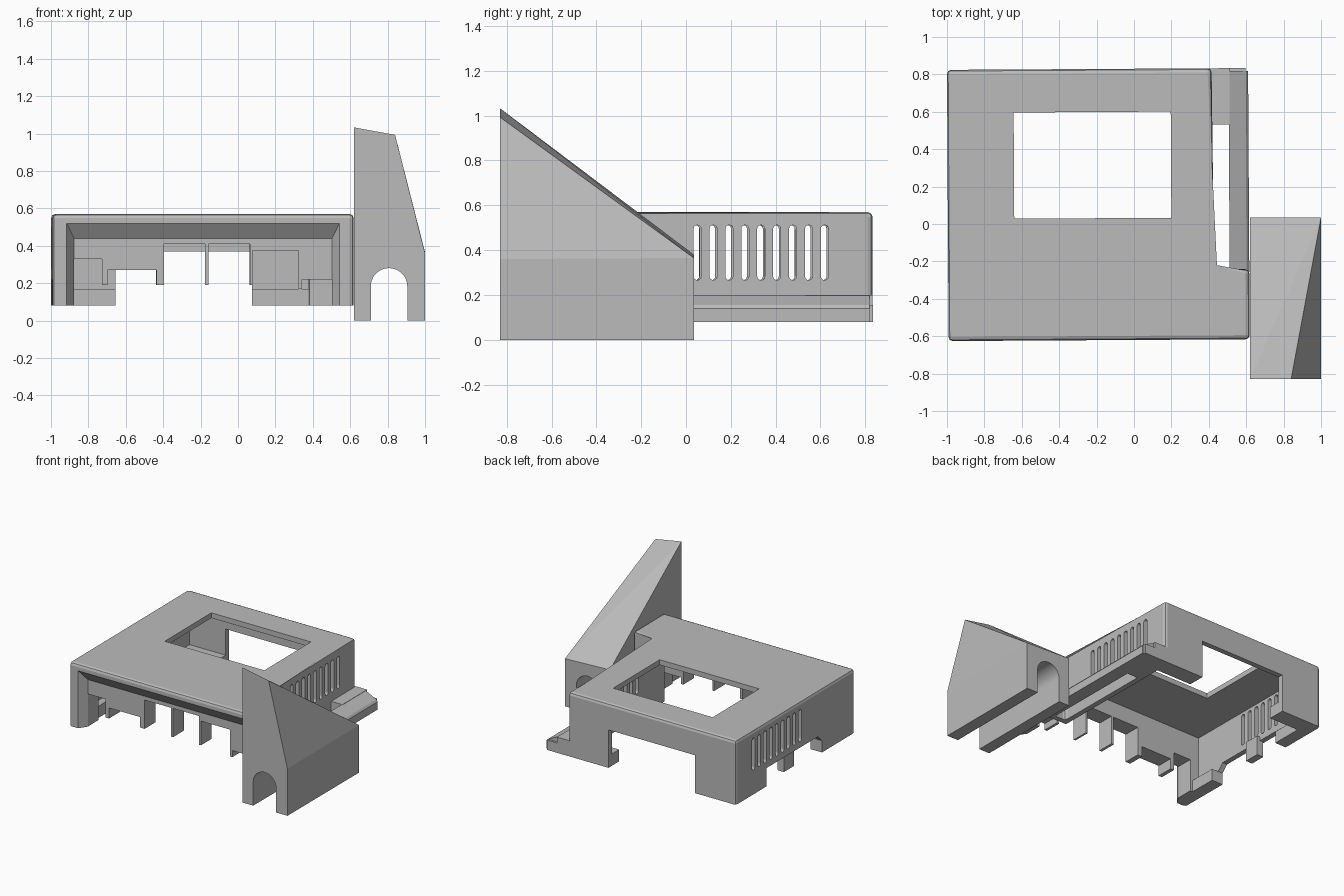
import bpy, bmesh, math
from mathutils import Vector

if "Cube" in bpy.data.objects:
    bpy.data.objects.remove(bpy.data.objects["Cube"])

TILT = 0.006  # the case sits very slightly turned
mat = bpy.data.materials.new("plain_grey")
mat.diffuse_color = (0.5, 0.5, 0.5, 1)
mat.use_nodes = True
mat.node_tree.nodes["Principled BSDF"].inputs["Base Color"].default_value = mat.diffuse_color


def finish(name, bm, cutter=False, tilt=True):
    bmesh.ops.recalc_face_normals(bm, faces=bm.faces)
    me = bpy.data.meshes.new(name)
    bm.to_mesh(me)
    bm.free()
    me.materials.append(mat)
    ob = bpy.data.objects.new(name, me)
    bpy.context.collection.objects.link(ob)
    if tilt:
        ob.rotation_euler.z = TILT
    ob.hide_render = cutter
    ob.hide_viewport = cutter
    return ob


def prism(bm, pts, axis, a, b):
    """Extrude a 2D outline along an axis from a to b."""
    def put(p, t):
        return {"x": (t, p[0], p[1]), "y": (p[0], t, p[1]), "z": (p[0], p[1], t)}[axis]
    lo = [bm.verts.new(put(p, a)) for p in pts]
    hi = [bm.verts.new(put(p, b)) for p in pts]
    bm.faces.new(lo)
    bm.faces.new(hi[::-1])
    n = len(pts)
    for i in range(n):
        j = (i + 1) % n
        bm.faces.new((lo[i], hi[i], hi[j], lo[j]))


def box(bm, x0, x1, y0, y1, z0, z1):
    prism(bm, [(x0, y0), (x1, y0), (x1, y1), (x0, y1)], "z", z0, z1)


def cut(ob, name, build, tilt=True):
    bm = bmesh.new()
    build(bm)
    c = finish(name, bm, True, tilt)
    m = ob.modifiers.new(name, "BOOLEAN")
    m.operation, m.solver, m.object = "DIFFERENCE", "EXACT", c
    m.use_self = True


# Case shell: L-shaped outline with softened outer edges
bm = bmesh.new()
prism(bm, [(-0.995, -0.62), (0.615, -0.62), (0.615, -0.245), (0.42, -0.245),
           (0.42, 0.83), (-0.995, 0.83)], "z", 0.08, 0.57)
edges = [e for e in bm.edges if max(v.co.z for v in e.verts) > 0.5]
bmesh.ops.bevel(bm, geom=edges, offset=0.022, segments=2, profile=0.5, affect="EDGES")
case = finish("case_shell", bm)

cut(case, "cavity_cutter", lambda b: prism(
    b, [(-0.955, -0.43), (0.575, -0.43), (0.575, -0.285), (0.38, -0.285),
        (0.38, 0.79), (-0.955, 0.79)], "z", -0.1, 0.53))


# Front recess with sloping sides
def front_recess(b):
    rings = []
    for y, x0, x1, z1 in ((-0.62 - 0.06, -0.96, 0.58, 0.60), (-0.56, -0.88, 0.50, 0.44)):
        rings.append([b.verts.new(p) for p in
                      ((x0, y, -0.1), (x1, y, -0.1), (x1, y, z1), (x0, y, z1))])
    b.faces.new(rings[0])
    b.faces.new(rings[1][::-1])
    for i in range(4):
        j = (i + 1) % 4
        b.faces.new((rings[0][i], rings[1][i], rings[1][j], rings[0][j]))


cut(case, "front_recess_cutter", front_recess)


# Port openings, leaving narrow tabs between them (one stepped outline)
PORTS = [(-0.88, -0.73, 0.33), (-0.73, -0.70, 0.19), (-0.70, -0.44, 0.27),
         (-0.44, -0.40, 0.19), (-0.40, -0.18, 0.41), (-0.18, -0.16, 0.19),
         (-0.16, 0.06, 0.41), (0.06, 0.075, 0.19), (0.075, 0.32, 0.375),
         (0.32, 0.34, 0.17), (0.34, 0.50, 0.22)]


def ports(b):
    top = [p for x0, x1, z in PORTS for p in ((x0, z), (x1, z))]
    prism(b, [(-0.88, -0.1)] + top + [(0.50, -0.1)], "y", -0.60, -0.40)


cut(case, "port_cutter", ports)

# Screen opening, back opening, left opening
cut(case, "screen_cutter", lambda b: box(b, -0.64, 0.20, 0.032, 0.60, 0.45, 0.7))
cut(case, "back_cutter", lambda b: box(b, -0.65, 0.08, 0.7, 0.9, -0.1, 0.37))
cut(case, "left_cutter", lambda b: prism(
    b, [(-0.22, -0.1), (-0.22, 0.17), (-0.17, 0.22), (0.46, 0.22), (0.46, -0.1)],
    "x", -1.1, -0.9))


# Vent slots through both side walls
def vents(b):
    for i in range(9):
        y, r = 0.048 + 0.071 * i, 0.017
        pts = []
        for s, zc in ((1, 0.495), (-1, 0.283)):
            for k in range(7):
                a = math.pi * k / 6
                pts.append((y + s * r * math.cos(a), zc + s * r * math.sin(a)))
        prism(b, pts, "x", -1.1, 0.5)


cut(case, "vent_cutter", vents)

# Side ledge: sloping rail joined to the case at the back
bm = bmesh.new()
prism(bm, [(0.51, 0.08), (0.615, 0.08), (0.615, 0.14), (0.603, 0.155), (0.51, 0.20)],
      "y", -0.26, 0.815)
box(bm, 0.51, 0.60, 0.81, 0.83, 0.08, 0.155)
finish("side_rail", bm)
bm = bmesh.new()
box(bm, 0.40, 0.515, 0.53, 0.83, 0.08, 0.20)
finish("rail_bridge", bm)

# Inner feet along the lower edge
for name, dims in {
    "back_left_foot": (-0.96, -0.65, 0.70, 0.80, 0.08, 0.17),
    "back_right_foot": (0.08, 0.40, 0.70, 0.80, 0.08, 0.17),
    "left_back_foot": (-0.96, -0.90, 0.46, 0.72, 0.08, 0.17),
    "left_front_foot": (-0.96, -0.90, -0.44, -0.22, 0.08, 0.17),
    "left_clip": (-0.985, -0.93, 0.11, 0.23, 0.10, 0.25),
}.items():
    bm = bmesh.new()
    box(bm, *dims)
    finish(name, bm)

# Sloping side wedge, with one corner cut away
bm = bmesh.new()
pts = [(0.62, -0.83, 0), (1, -0.83, 0), (1, 0.035, 0), (0.62, 0.035, 0),
       (0.62, -0.83, 1.033), (0.84, -0.83, 0.993), (1, -0.83, 0.36),
       (1, 0.035, 0.365), (0.62, 0.035, 0.38)]
v = [bm.verts.new(p) for p in pts]
for f in ((3, 2, 1, 0), (0, 1, 6, 5, 4), (1, 2, 7, 6), (2, 3, 8, 7),
          (3, 0, 4, 8), (5, 6, 7), (4, 5, 7), (4, 7, 8)):
    bm.faces.new([v[i] for i in f])
wedge = finish("side_wedge", bm, tilt=False)

# Arched tunnel along the wedge
arch = [(0.71, -0.1)] + [(0.8075 - 0.0975 * math.cos(math.pi * k / 24),
                          0.183 + 0.0975 * math.sin(math.pi * k / 24))
                         for k in range(25)] + [(0.905, -0.1)]
cut(wedge, "arch_cutter", lambda b: prism(b, arch, "y", -1, 0.2), tilt=False)
